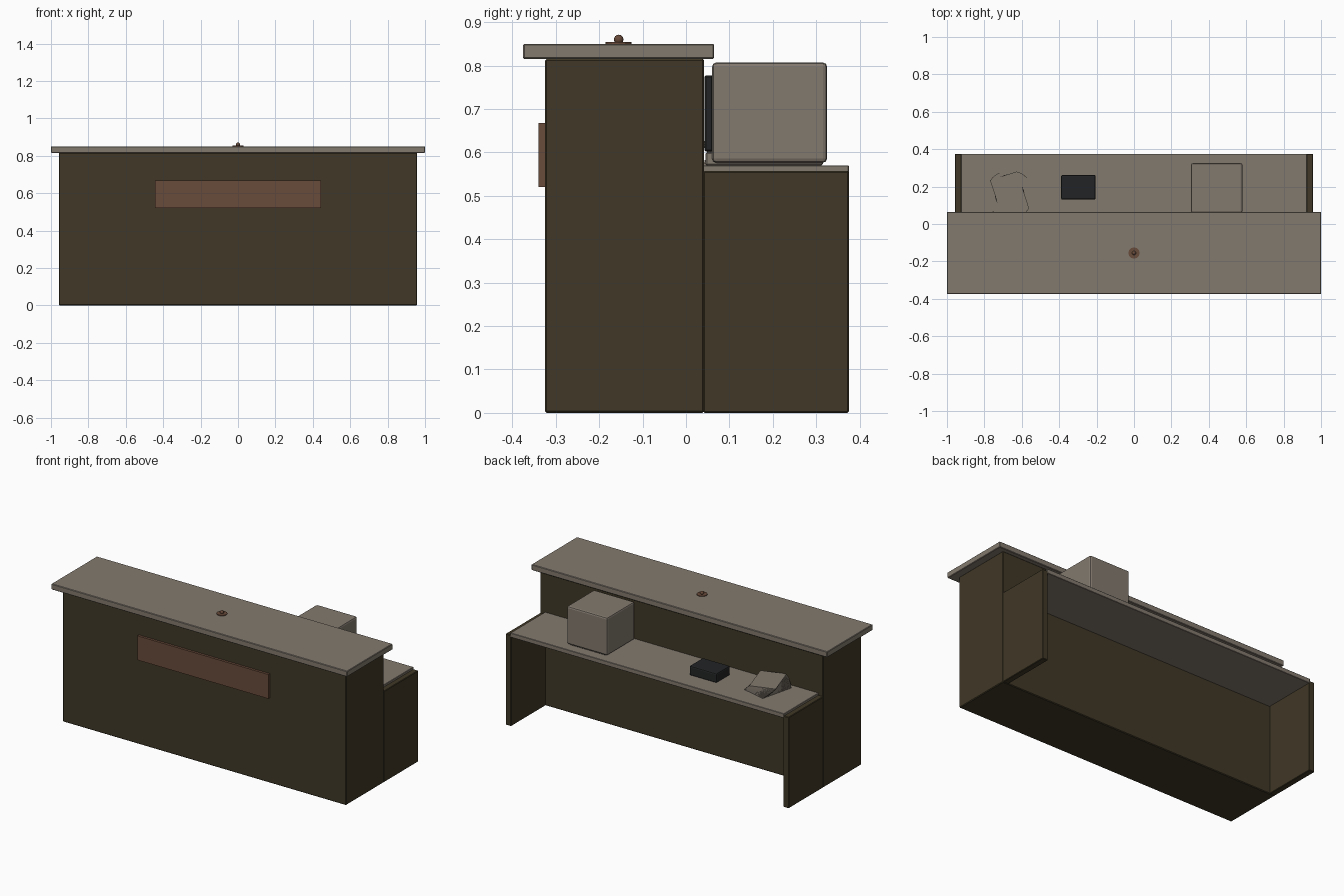
import bpy
import math

cube = bpy.data.objects.get("Cube")
if cube:
    bpy.data.objects.remove(cube, do_unlink=True)


def material(name, rgb):
    m = bpy.data.materials.new(name)
    m.use_nodes = True
    m.diffuse_color = (*rgb, 1)
    m.node_tree.nodes["Principled BSDF"].inputs["Base Color"].default_value = (*rgb, 1)
    return m


OLIVE = material("dark olive wood", (0.052, 0.040, 0.020))
GREY = material("warm grey", (0.225, 0.193, 0.158))
BROWN = material("reddish brown", (0.138, 0.069, 0.042))
BLACK = material("black plastic", (0.016, 0.017, 0.018))


def finish(obj, name, mat, bevel=0, segments=1):
    obj.name = name
    obj.data.materials.append(mat)
    if bevel:
        mod = obj.modifiers.new("soft edges", "BEVEL")
        mod.width = bevel
        mod.segments = segments
    return obj


def box(name, mat, x, y, z, bevel=0, segments=1, turn=0):
    """Box from (min, max) ranges, turned about its own vertical axis."""
    spans = (x, y, z)
    bpy.ops.mesh.primitive_cube_add(size=1, location=[sum(s) / 2 for s in spans],
                                    rotation=(0, 0, turn))
    obj = bpy.context.object
    obj.scale = [s[1] - s[0] for s in spans]
    bpy.ops.object.transform_apply(location=False, rotation=False, scale=True)
    return finish(obj, name, mat, bevel, segments)


# Counter body, top and front sign
box("counter_body", OLIVE, (-0.958, 0.958), (-0.325, 0.042), (0, 0.815), 0.004)
box("counter_top", GREY, (-1, 1), (-0.375, 0.065), (0.815, 0.85), 0.003)
box("front_sign", BROWN, (-0.443, 0.443), (-0.34, -0.324), (0.52, 0.668))

# Work desk behind the counter
for side, sign in (("left", 1), ("right", -1)):
    box(side + "_side_panel", OLIVE, sorted((sign * 0.92, sign * 0.957)),
        (0.04, 0.375), (0, 0.557), 0.003)
box("desk_top", GREY, (-0.925, 0.925), (0.04, 0.375), (0.543, 0.57), 0.002)

# Boxy monitor with its screen towards the counter
box("monitor_base", GREY, (0.32, 0.565), (0.045, 0.315), (0.57, 0.6), 0.003)
box("monitor_case", GREY, (0.305, 0.58), (0.06, 0.325), (0.576, 0.807), 0.01, 2)
box("monitor_screen", BLACK, (0.325, 0.56), (0.043, 0.062), (0.602, 0.777), 0.003)

# Small device on the desk
box("desk_device", BLACK, (-0.39, -0.205), (0.13, 0.262), (0.57, 0.628), 0.008, 2)

# Fanned stack of papers
SHEETS, THICK = 14, 0.004
for i in range(SHEETS):
    low = 0.57 + i * THICK
    box(f"paper_{i + 1}", GREY, (-0.741, -0.589), (0.053, 0.263), (low, low + THICK),
        turn=math.radians(-14 + 32 * i / (SHEETS - 1)))

# Counter bell
bpy.ops.mesh.primitive_cylinder_add(vertices=12, radius=0.03, depth=0.004,
                                    location=(0, -0.155, 0.852))
finish(bpy.context.object, "bell_plate", BROWN)
bpy.ops.mesh.primitive_uv_sphere_add(segments=12, ring_count=8, radius=0.011,
                                     location=(0, -0.155, 0.86))
finish(bpy.context.object, "bell_knob", BROWN)
bpy.ops.object.shade_smooth_by_angle()
